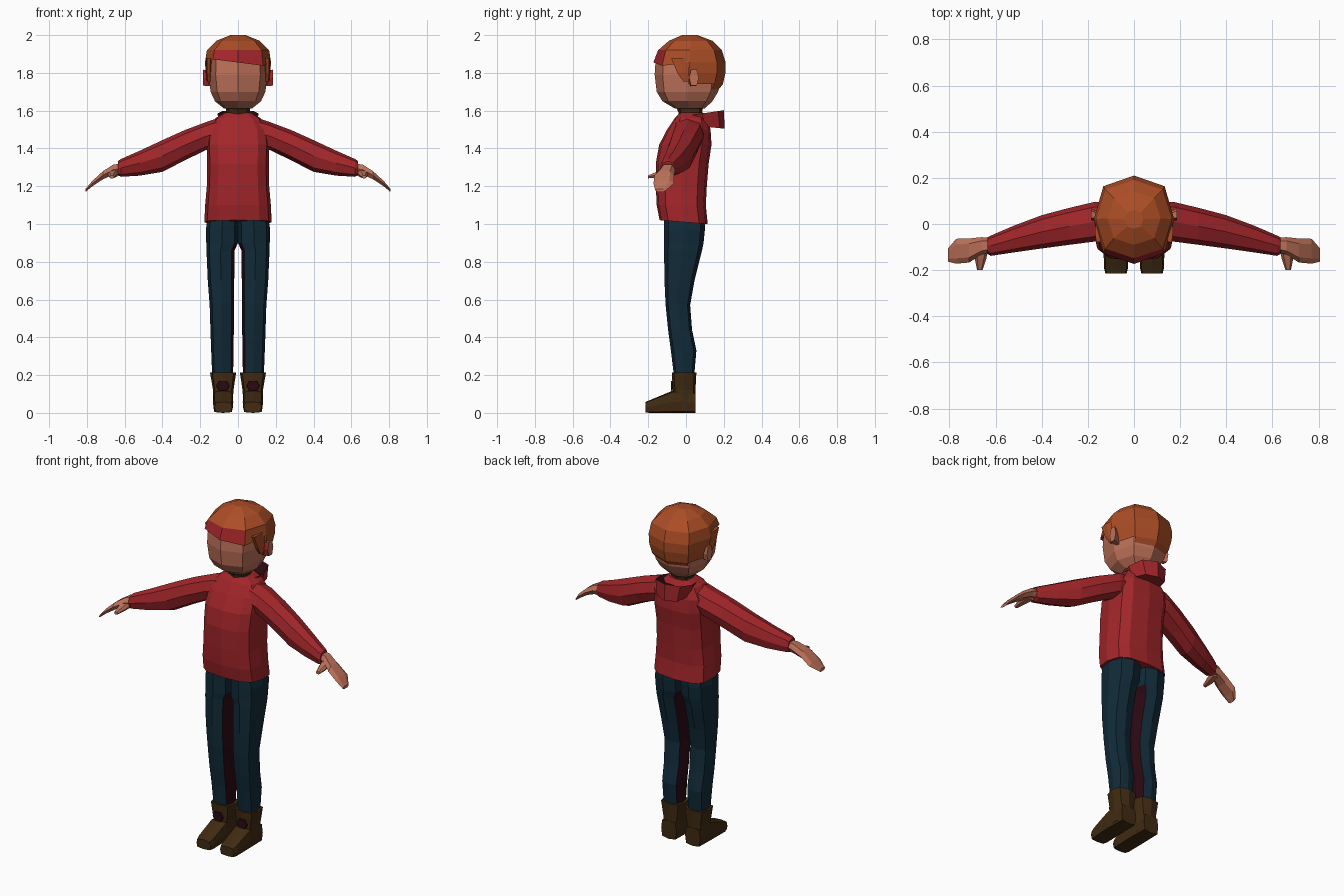
import bpy, bmesh, math

if "Cube" in bpy.data.objects:
    bpy.data.objects.remove(bpy.data.objects["Cube"])


def material(name, rgb):
    m = bpy.data.materials.new(name)
    m.diffuse_color = (*rgb, 1)
    m.use_nodes = True
    m.node_tree.nodes["Principled BSDF"].inputs["Base Color"].default_value = m.diffuse_color
    return m


RED = material("jacket red", (0.36, 0.019, 0.023))
HAIR = material("hair orange", (0.41, 0.075, 0.019))
SKIN = material("skin", (0.51, 0.165, 0.10))
BLUE = material("trouser blue", (0.0056, 0.024, 0.040))
BROWN = material("boot brown", (0.052, 0.024, 0.006))
MAROON = material("dark maroon", (0.025, 0.003, 0.006))


def loft(name, axis, rings, mats, n=8, p=0.8, mirror=False, rule=None, cut=None):
    """Skin rings (t, a, b, radius a, radius b[, tilt]) along an axis.
    rule(face) gives a material index, cut(centre) drops faces."""
    bm = bmesh.new()
    loops = []
    for t, a, b, ra, rb, *tilt in rings:
        loop = []
        for i in range(n):
            c, s = math.cos(math.tau * i / n), math.sin(math.tau * i / n)
            da = math.copysign(abs(c) ** p, c) * ra if abs(c) > 1e-6 else 0
            db = math.copysign(abs(s) ** p, s) * rb if abs(s) > 1e-6 else 0
            u = t + (tilt[0] * db if tilt else 0)
            co = {"x": (u, a + da, b + db), "y": (a + da, u, b + db),
                  "z": (a + da, b + db, u)}[axis]
            loop.append(bm.verts.new(co))
        loops.append(loop)
    for lo, hi in zip(loops, loops[1:]):
        for i in range(n):
            j = (i + 1) % n
            bm.faces.new((lo[i], lo[j], hi[j], hi[i]))
    bm.faces.new(loops[0][::-1])
    bm.faces.new(loops[-1])
    bmesh.ops.recalc_face_normals(bm, faces=bm.faces)
    if rule:
        for f in bm.faces:
            f.material_index = rule(f)
    if cut:
        gone = [f for f in bm.faces if cut(f.calc_center_median())]
        bmesh.ops.delete(bm, geom=gone, context="FACES")
    me = bpy.data.meshes.new(name)
    bm.to_mesh(me)
    bm.free()
    for m in mats:
        me.materials.append(m)
    ob = bpy.data.objects.new(name, me)
    bpy.context.collection.objects.link(ob)
    if mirror:
        mod = ob.modifiers.new("mirror", "MIRROR")
        mod.use_mirror_merge = False
    return ob


def span(z, x0, x1, y0, y1, *tilt):
    """Horizontal ring given by its extents."""
    return (z, (x0 + x1) / 2, (y0 + y1) / 2, (x1 - x0) / 2, (y1 - y0) / 2, *tilt)


def wide(z, rx, y0, y1, *tilt):
    return span(z, -rx, rx, y0, y1, *tilt)


# Jacket body
loft("jacket_body", "z", [
    wide(1.01, .178, -.14, .115, -.08), wide(1.10, .174, -.155, .105),
    wide(1.20, .165, -.16, .11), wide(1.32, .163, -.16, .12),
    wide(1.42, .166, -.142, .135), wide(1.50, .16, -.10, .13),
    wide(1.56, .12, -.06, .11), wide(1.59, .07, -.03, .09)], [RED], n=12, p=.65)

# Hood folded behind the neck, with a dark inside
loft("hood", "z", [
    wide(1.515, .09, .0, .205, -.1), wide(1.585, .11, -.03, .20, .15),
    wide(1.555, .075, -.01, .15, .1)], [RED, MAROON], p=.85,
    rule=lambda f: int(f.normal.z > .2))

# Sleeves
loft("sleeve", "x", [
    (.11, .01, 1.478, .085, .082), (.17, .01, 1.465, .086, .074),
    (.28, -.01, 1.418, .08, .08), (.40, -.034, 1.36, .072, .084),
    (.52, -.065, 1.322, .058, .066), (.62, -.094, 1.297, .044, .047),
    (.635, -.094, 1.295, .036, .038)], [RED], p=.85, mirror=True)

# Hands
loft("hand", "x", [
    (.61, -.09, 1.295, .028, .028), (.66, -.095, 1.288, .038, .030),
    (.715, -.115, 1.258, .052, .024), (.77, -.118, 1.215, .054, .016),
    (.807, -.135, 1.178, .028, .009)], [SKIN], n=6, mirror=True)
loft("thumb", "y", [
    (-.09, .655, 1.275, .028, .025), (-.15, .665, 1.262, .025, .018),
    (-.20, .668, 1.25, .012, .009)], [SKIN], n=6, mirror=True)

# Trousers, with dark inner sides
loft("trouser_leg", "z", [
    span(1.04, 0, .16, -.115, .10), span(.97, 0, .17, -.116, .10),
    span(.90, 0, .168, -.116, .093), span(.86, .018, .167, -.116, .085),
    span(.70, .02, .16, -.114, .045), span(.57, .02, .15, -.108, .022),
    span(.44, .022, .146, -.095, .032), span(.33, .024, .142, -.08, .055),
    span(.18, .026, .136, -.062, .042)], [BLUE, MAROON], p=.7, mirror=True,
    rule=lambda f: int(f.normal.x < -.6 and f.calc_center_median().z < .9))

# Boots: flared cuff, foot and front lace plate
loft("boot_cuff", "z", [
    span(.02, .03, .13, -.065, .05), span(.12, .024, .132, -.07, .05),
    span(.213, .01, .148, -.075, .055)], [BROWN], p=.6, mirror=True)
loft("boot_foot", "y", [
    (.05, .079, .055, .05, .055), (-.07, .079, .059, .054, .059),
    (-.19, .078, .034, .052, .034), (-.215, .078, .03, .046, .028)],
    [BROWN], p=.4, mirror=True)
loft("boot_lace_plate", "y", [
    (-.072, .08, .143, .035, .03), (-.08, .08, .143, .032, .028)],
    [MAROON], n=6, mirror=True)

# Neck
loft("neck", "z", [
    wide(1.54, .06, -.035, .085), wide(1.59, .062, -.04, .085),
    wide(1.64, .066, -.06, .095)], [BROWN])

# Head
loft("head", "z", [
    wide(1.612, .075, -.06, .10), wide(1.65, .122, -.125, .14),
    wide(1.70, .145, -.155, .17), wide(1.79, .156, -.166, .185),
    wide(1.88, .152, -.16, .185), wide(1.95, .10, -.09, .12)], [SKIN])

# Ears, red toward the front
loft("ear", "x", [
    (.14, .03, 1.768, .016, .042), (.186, .042, 1.775, .026, .048)],
    [SKIN, RED], n=6, mirror=True, rule=lambda f: int(f.normal.y < -.3))

# Hair cap, long at the back, with a red fringe
hair = loft("hair", "z", [
    wide(1.69, .13, -.15, .155), wide(1.74, .157, -.17, .195),
    wide(1.80, .171, -.172, .209), wide(1.855, .175, -.173, .21),
    wide(1.92, .165, -.148, .19), wide(1.97, .115, -.09, .14),
    wide(2.0, .04, -.02, .06)], [HAIR, RED],
    rule=lambda f: int(f.calc_center_median().y < -.08
                       and f.calc_center_median().z < 1.91),
    cut=lambda c: c.z < 1.695 or (c.z < 1.74 and c.y < .11)
    or (c.z < 1.85 and c.y < .02))
for v in hair.data.vertices:  # slanted fringe edge
    if v.co.y < -.05 and v.co.z < 1.87:
        v.co.z -= .13 * v.co.x

# Sideburns
loft("sideburn", "z", [
    (1.755, .153, .0, .012, .016), (1.80, .156, -.015, .014, .035),
    (1.88, .155, -.03, .015, .055)], [HAIR], n=6, mirror=True)
